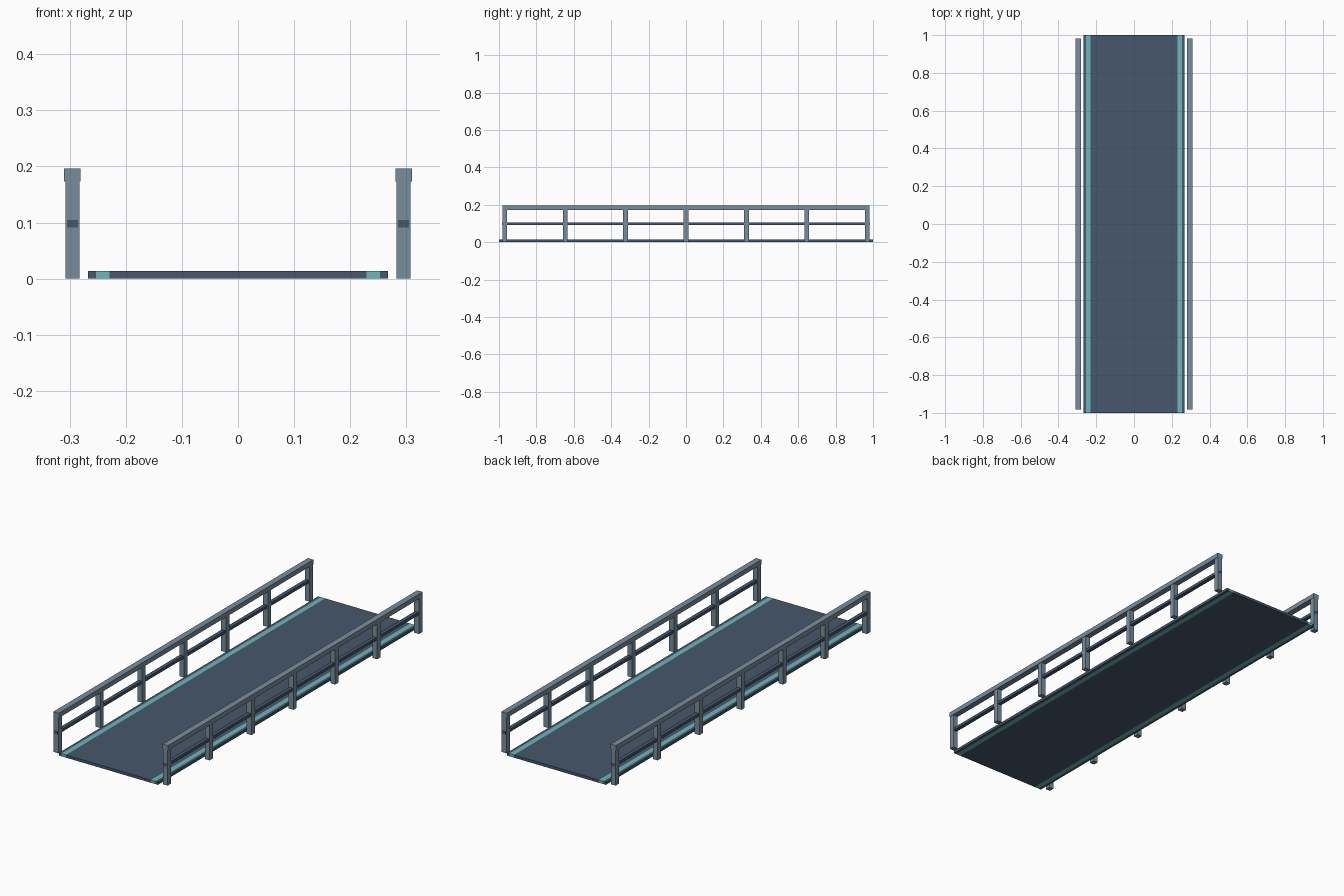
import bpy
import bmesh

if "Cube" in bpy.data.objects:
    bpy.data.objects.remove(bpy.data.objects["Cube"])


def material(name, rgb):
    """Flat colour from sRGB 0-255 values."""
    m = bpy.data.materials.new(name)
    lin = [((c / 255 + 0.055) / 1.055) ** 2.4 for c in rgb]
    m.diffuse_color = (*lin, 1.0)
    m.use_nodes = True
    m.node_tree.nodes["Principled BSDF"].inputs["Base Color"].default_value = m.diffuse_color
    return m


DARK = material("dark_slate", (71, 87, 108))
STEEL = material("steel_grey", (121, 141, 157))
TEAL = material("teal_stripe", (112, 181, 187))


def box(name, lo, hi, *mats):
    """Box between two opposite corners."""
    bm = bmesh.new()
    bmesh.ops.create_cube(bm, size=1)
    for v in bm.verts:
        v.co = [lo[i] if v.co[i] < 0 else hi[i] for i in range(3)]
    mesh = bpy.data.meshes.new(name)
    bm.to_mesh(mesh)
    bm.free()
    ob = bpy.data.objects.new(name, mesh)
    bpy.context.collection.objects.link(ob)
    for m in mats:
        mesh.materials.append(m)
    return ob


# Deck slab, cut lengthwise so the inlaid edge stripes take their own colour
S_IN, S_OUT = 0.229, 0.253
deck = box("deck", (-0.267, -1, 0), (0.267, 1, 0.0135), DARK, TEAL)
bm = bmesh.new()
bm.from_mesh(deck.data)
for x in (-S_OUT, -S_IN, S_IN, S_OUT):
    bmesh.ops.bisect_plane(bm, geom=bm.verts[:] + bm.edges[:] + bm.faces[:],
                           plane_co=(x, 0, 0), plane_no=(1, 0, 0))
for f in bm.faces:
    f.material_index = int(S_IN < abs(f.calc_center_median().x) < S_OUT)
bm.to_mesh(deck.data)
bm.free()

# Railings on both sides: posts, handrail and thinner middle rail
X = 0.295
for side, s in (("left", -1), ("right", 1)):
    c = s * X
    for i in range(7):
        y = (i - 3) * 0.323
        box(f"{side}_post_{i + 1}", (c - 0.0128, y - 0.0128, 0),
            (c + 0.0128, y + 0.0128, 0.174), STEEL)
    box(f"{side}_handrail", (c - 0.0147, -0.982, 0.173),
        (c + 0.0147, 0.982, 0.196), STEEL)
    box(f"{side}_middle_rail", (c - 0.0095, -0.983, 0.091),
        (c + 0.0095, 0.983, 0.105), DARK)
